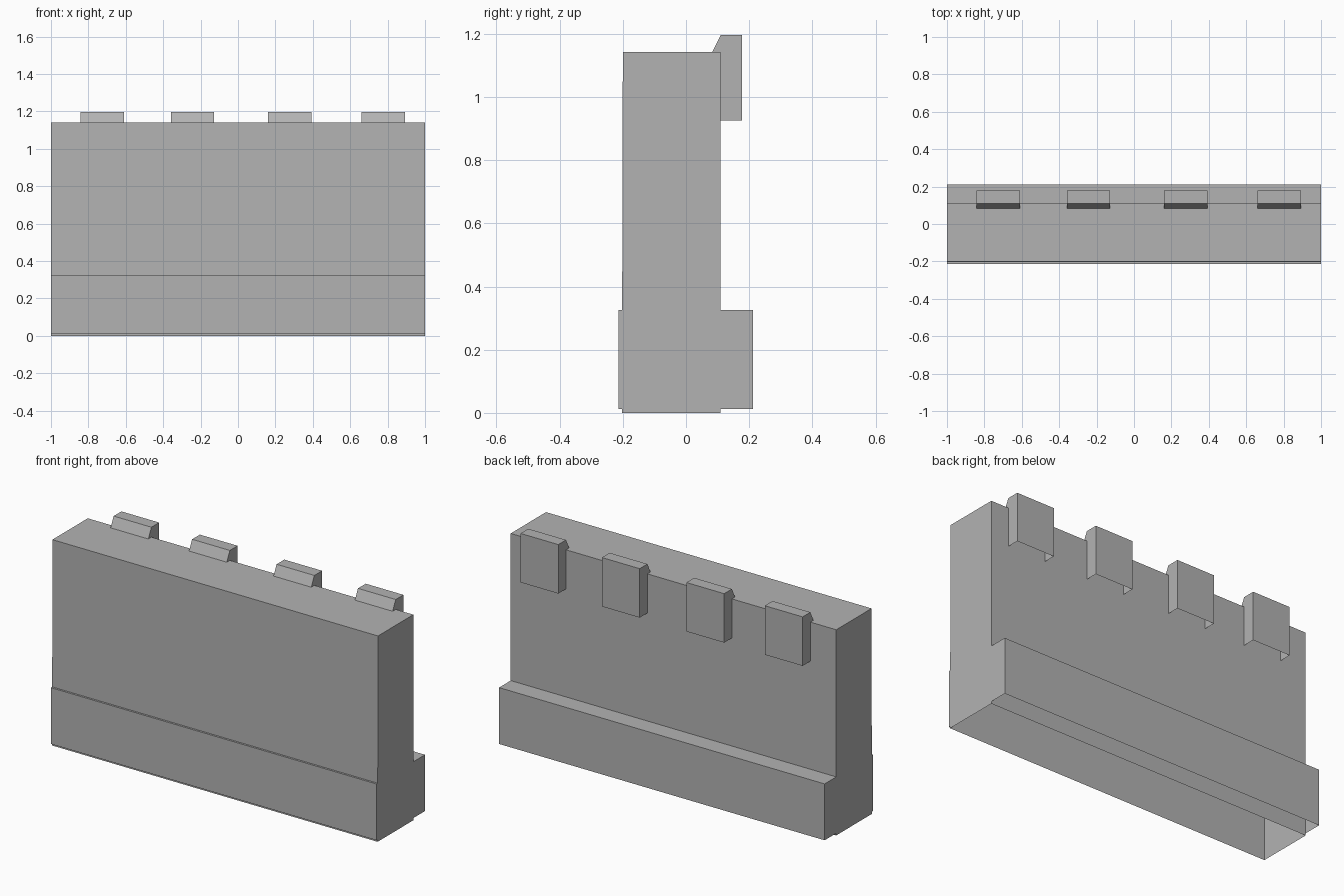
import bpy
import bmesh

if "Cube" in bpy.data.objects:
    bpy.data.objects.remove(bpy.data.objects["Cube"])

stone = bpy.data.materials.new("stone grey")
stone.diffuse_color = (0.45, 0.45, 0.45, 1.0)
stone.use_nodes = True
stone.node_tree.nodes["Principled BSDF"].inputs["Base Color"].default_value = stone.diffuse_color


def extrude_profile(name, profile, x0, x1, open_edges=()):
    """Extrude a (y, z) profile along x, with end caps; open_edges are left without a face."""
    bm = bmesh.new()
    left = [bm.verts.new((x0, y, z)) for y, z in profile]
    right = [bm.verts.new((x1, y, z)) for y, z in profile]
    n = len(profile)
    # profiles run counter-clockwise seen from +x
    bm.faces.new(right)
    bm.faces.new(left[::-1])
    for i in range(n):
        if i not in open_edges:
            j = (i + 1) % n
            bm.faces.new((left[i], left[j], right[j], right[i]))
    mesh = bpy.data.meshes.new(name)
    bm.to_mesh(mesh)
    bm.free()
    mesh.materials.append(stone)
    obj = bpy.data.objects.new(name, mesh)
    bpy.context.collection.objects.link(obj)
    return obj


# Tall wall shell, open underneath
extrude_profile("wall", [(-0.203, 0.0), (0.11, 0.0), (0.11, 1.142), (-0.2, 1.142)],
                -1, 1, open_edges=(0,))

# Base ledge on the back, open underneath and against the wall
extrude_profile("back_ledge", [(0.11, 0.012), (0.212, 0.012), (0.212, 0.325), (0.11, 0.325)],
                -1, 1, open_edges=(0, 3))

# Thin base facing on the front
extrude_profile("front_plinth", [(-0.213, 0.012), (-0.203, 0.012), (-0.2, 0.325), (-0.213, 0.325)],
                -1, 1, open_edges=(1,))

# Hooked blocks hung over the back edge of the wall top
hook = [(0.11, 0.925), (0.178, 0.925), (0.178, 1.197), (0.11, 1.197),
        (0.083, 1.142), (0.11, 1.142)]
for i, x in enumerate((-0.725, -0.243, 0.276, 0.776)):
    extrude_profile(f"hook_block_{i + 1}", hook, x - 0.116, x + 0.116, open_edges=(0, 4, 5))
